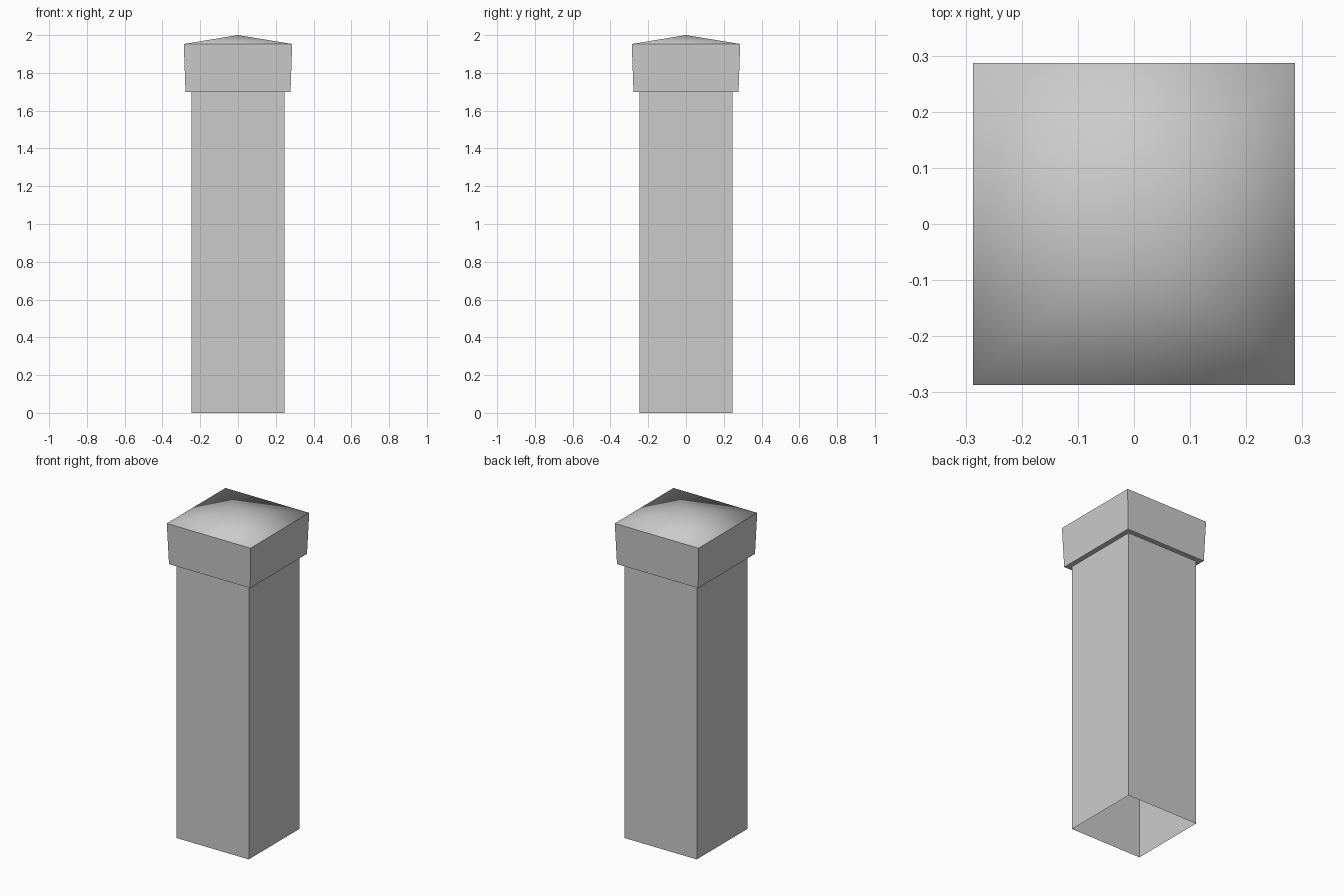
import bpy
from mathutils import Vector

if "Cube" in bpy.data.objects:
    bpy.data.objects.remove(bpy.data.objects["Cube"])

CORNERS = [(-1, -1), (1, -1), (1, 1), (-1, 1)]


def square_loft(name, profile, apex=None):
    """Loft square rings given as (half width, height); optional pyramid apex."""
    verts = [(sx * h, sy * h, z) for h, z in profile for sx, sy in CORNERS]
    faces = []
    for r in range(len(profile) - 1):
        for i in range(4):
            a, b = r * 4 + i, r * 4 + (i + 1) % 4
            faces.append((a, b, b + 4, a + 4))
    if apex is not None:
        top = len(verts) - 4
        verts.append((0, 0, apex))
        faces += [(top + i, top + (i + 1) % 4, top + 4) for i in range(4)]
    mesh = bpy.data.meshes.new(name)
    mesh.from_pydata(verts, [], faces)
    mesh.update()
    obj = bpy.data.objects.new(name, mesh)
    bpy.context.collection.objects.link(obj)
    return obj


# Hollow shaft, open at the bottom
square_loft("pillar_shaft", [(0.247, 0), (0.247, 1.70)])

# Overhanging cap: underside ledge, flared sides, low pyramid top
cap = square_loft("pillar_cap", [(0.247, 1.70), (0.278, 1.70), (0.287, 1.953)], 2.0)

# Flat sides, softly shaded pyramid top
mesh = cap.data
normals = [None] * len(mesh.loops)
for face in mesh.polygons:
    soft = len(face.vertices) == 3
    for li in face.loop_indices:
        co = mesh.vertices[mesh.loops[li].vertex_index].co
        if soft:
            normals[li] = Vector((co.x / 0.287, co.y / 0.287, 1)).normalized()
        else:
            normals[li] = face.normal.copy()
for face in mesh.polygons:
    face.use_smooth = True
mesh.normals_split_custom_set(normals)
